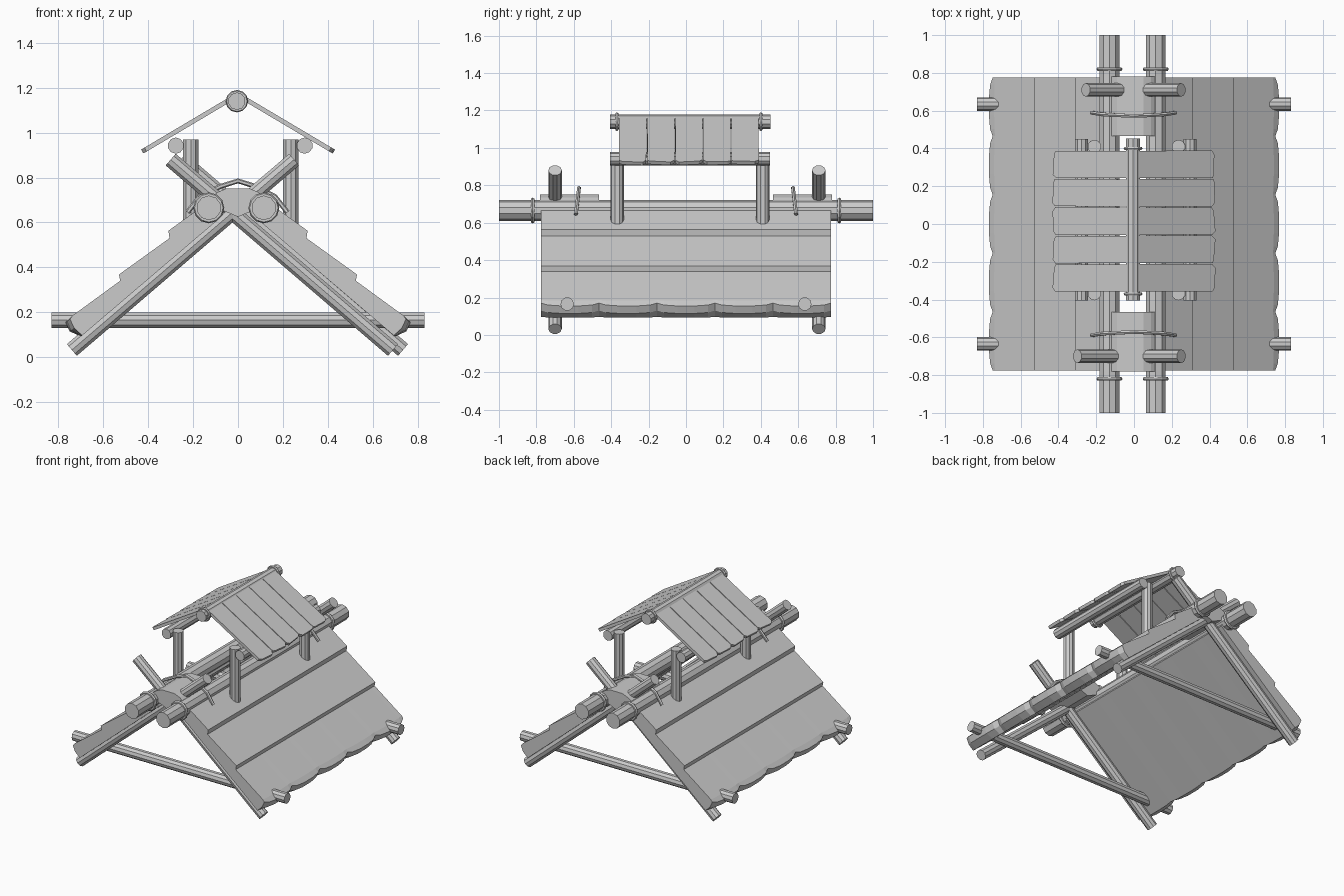
import bpy, bmesh, math, random
from mathutils import Vector

if "Cube" in bpy.data.objects:
    bpy.data.objects.remove(bpy.data.objects["Cube"])

random.seed(4)


def finish(name, bm):
    bmesh.ops.recalc_face_normals(bm, faces=bm.faces)
    me = bpy.data.meshes.new(name)
    bm.to_mesh(me)
    bm.free()
    ob = bpy.data.objects.new(name, me)
    bpy.context.collection.objects.link(ob)
    return ob


def pole(name, a, b, r, sides=10):
    a, b = Vector(a), Vector(b)
    bm = bmesh.new()
    bmesh.ops.create_cone(bm, cap_ends=True, segments=sides, radius1=r, radius2=r, depth=(b - a).length)
    bmesh.ops.rotate(bm, verts=bm.verts, matrix=Vector((0, 0, 1)).rotation_difference(b - a).to_matrix())
    bmesh.ops.translate(bm, verts=bm.verts, vec=(a + b) / 2)
    return finish(name, bm)


def loft(name, sections):
    # closed cross-sections joined in order, capped at both ends
    bm = bmesh.new()
    rows = [[bm.verts.new(p) for p in s] for s in sections]
    n = len(rows[0])
    for p, q in zip(rows, rows[1:]):
        for i in range(n):
            j = (i + 1) % n
            bm.faces.new((p[i], p[j], q[j], q[i]))
    bm.faces.new(rows[0])
    bm.faces.new(rows[-1])
    return finish(name, bm)


def ring(name, x, y, z, major, minor=0.011):
    bpy.ops.mesh.primitive_torus_add(major_segments=12, minor_segments=6, major_radius=major,
                                     minor_radius=minor, location=(x, y, z),
                                     rotation=(math.pi / 2, 0, 0))
    bpy.context.object.name = name


# twin ridge poles with lashings
for x in (-0.13, 0.115):
    pole("ridge_pole", (x, -1, 0.665), (x, 1, 0.665), 0.055)
    for y in (-0.82, 0.82):
        ring("ridge_lashing", x, y, 0.665, 0.058)

# crossed rafters and tie poles at both ends
for y, dx in ((-0.70, 0), (0.71, 0.045)):
    pole("rafter_a", (-0.74, y, 0.032), (0.25, y, 0.88), 0.036)
    pole("rafter_b", (0.69 + dx, y, 0.032), (-0.30 + dx, y, 0.88), 0.036)
for y in (-0.635, 0.635):
    pole("tie_pole", (-0.83, y, 0.165), (0.83, y, 0.165), 0.036)

# stepped main roof slopes with a scalloped lower edge
profile = [(0.12, 0.70), (0.31, 0.563), (0.305, 0.53), (0.53, 0.368), (0.525, 0.34),
           (0.74, 0.183), (0.768, 0.155), (0.75, 0.115), (0.70, 0.092), (0.08, 0.62)]
nose = {5: 0.2, 6: 1.0, 7: 1.0, 8: 0.3}
pitch = 1.55 / 5
for side, label in ((-1, "left"), (1, "right")):
    sections = []
    for k in range(5):
        for t, pull in ((0.0, 0.025), (0.12, 0.008), (0.35, 0), (0.65, 0), (0.88, 0.008)):
            sections.append((-0.775 + (k + t) * pitch, pull))
    sections.append((0.775, 0.025))
    loft(label + "_main_roof", [
        [(side * (x - 0.8 * pull * nose.get(i, 0)), y, z + 0.6 * pull * nose.get(i, 0))
         for i, (x, z) in enumerate(profile)] for y, pull in sections])

# ridge caps at both ends, each held by a bent strap
cap = [(-0.15, 0.695), (-0.09, 0.735), (-0.05, 0.752), (0.05, 0.752), (0.09, 0.735),
       (0.14, 0.695), (0.06, 0.65), (0, 0.625), (-0.06, 0.65)]
strap = [(-0.225, 0.645), (-0.17, 0.715), (-0.08, 0.76), (0, 0.785),
         (0.08, 0.76), (0.165, 0.715), (0.22, 0.645)]
for s in (-1, 1):
    loft("ridge_cap", [[(x, s * y, z) for x, z in cap] for y in (0.465, 0.78)])
    rows = []
    for i, (x, z) in enumerate(strap):
        a, b = strap[max(i - 1, 0)], strap[min(i + 1, len(strap) - 1)]
        d = Vector((b[0] - a[0], 0, b[1] - a[1])).normalized()
        nrm = Vector((-d.z, 0, d.x))
        yc = s * 0.58 - (z - 0.72) * 0.12 * s
        rows.append([Vector((x, yc, z)) + 0.011 * (math.cos(t) * nrm + math.sin(t) * Vector((0, 1, 0)))
                     for t in (math.tau * k / 6 for k in range(6))])
    loft("cap_strap", rows)

# smoke-vent posts, side beams and ridge
for xp, xb in ((-0.21, -0.277), (0.235, 0.297)):
    for y in (-0.368, 0.41):
        pole("vent_post", (xp, y, 0.592), (xp, y, 0.97), 0.036)
    pole("vent_beam", (xb, -0.405, 0.942), (xb, 0.45, 0.942), 0.036)
pole("vent_ridge", (-0.005, -0.405, 1.14), (-0.005, 0.452, 1.14), 0.039)
for y in (-0.37, 0.4):
    ring("vent_lashing", -0.005, y, 1.14, 0.041, 0.009)

# vent roof planks, five per side
w = 0.75 / 5
for side in (-1, 1):
    u = Vector((side * 0.86, 0, -0.51))
    n = Vector((side * 0.51, 0, 0.86))
    for k in range(5):
        y0, y1 = -0.357 + k * w, -0.357 + (k + 1) * w - 0.005
        top = Vector((side * 0.02, 0, 1.158))
        ends = []
        for v, y in ((0.0, y0), (0.0, y1), (0.455, y1), (0.47, y1 - 0.018), (0.47, y0 + 0.018), (0.455, y0)):
            length = v + (random.uniform(-0.008, 0.004) if v else 0)
            ends.append(top + u * length + Vector((0, y + random.uniform(-0.002, 0.002), 0)))
        loft("vent_plank", [[p - n * 0.011 for p in ends], [p + n * 0.009 for p in ends]])
